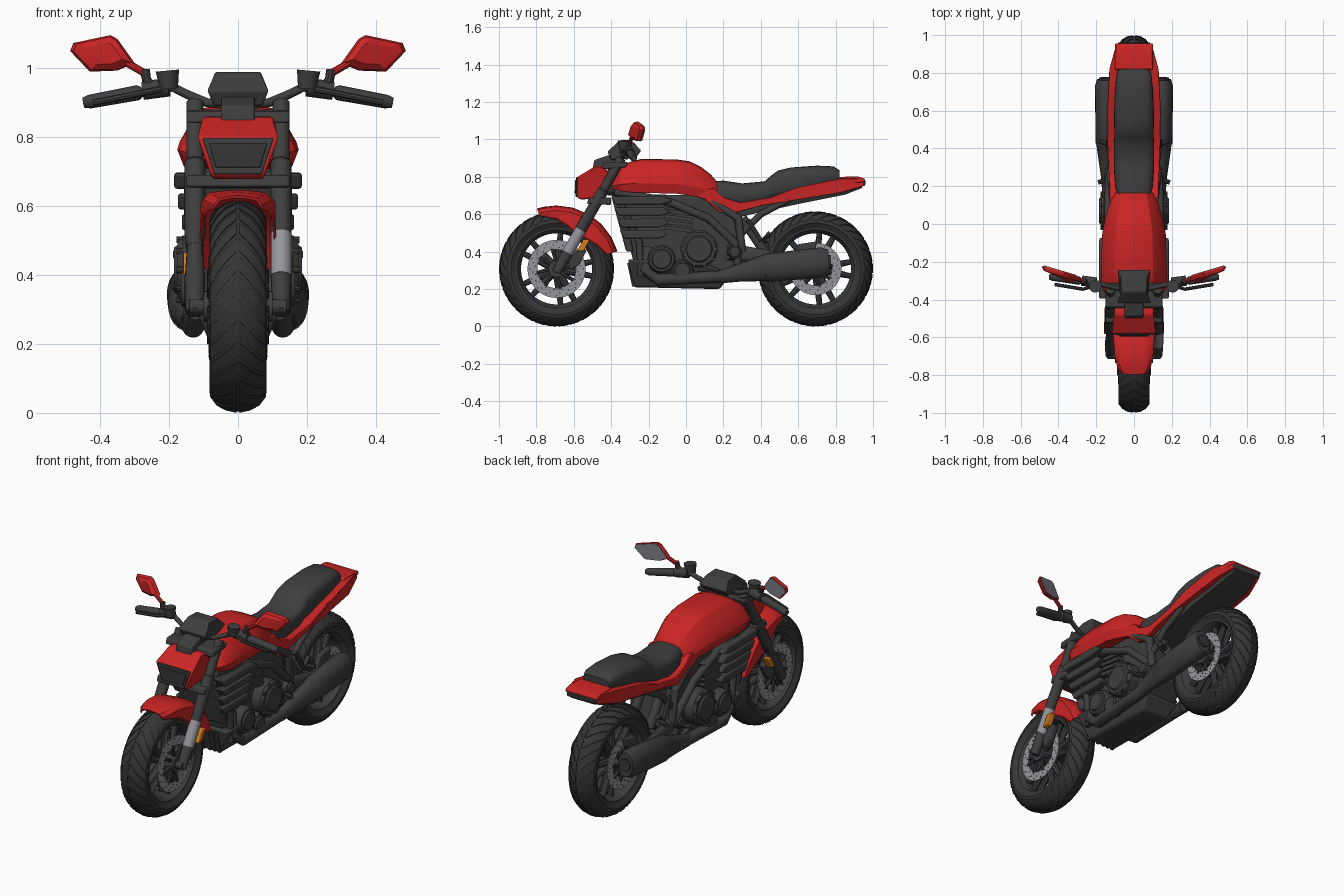
import bpy, bmesh, math
from mathutils import Vector

cube = bpy.data.objects.get("Cube")
if cube:
    bpy.data.objects.remove(cube, do_unlink=True)


def material(name, r, g, b):
    m = bpy.data.materials.new(name)
    m.use_nodes = True
    m.diffuse_color = (r, g, b, 1)
    m.node_tree.nodes["Principled BSDF"].inputs["Base Color"].default_value = (r, g, b, 1)
    return m


RED = material("red paint", .6, .018, .018)
DARK = material("dark plastic", .048, .048, .048)
RUBBER = material("tyre rubber", .036, .036, .036)
STEEL = material("brushed steel", .3, .3, .33)
GLASS = material("mirror glass", .2, .21, .24)
ORANGE = material("orange reflector", .65, .2, .01)
FRONT, REAR, AXLE = -.692, .692, .308


def skin(name, strands, mat, pair=False, closed=False, bevel=0, angle=35):
    """Bridge rings of points into one mesh; pair adds the mirrored copy."""
    if pair:
        strands = strands + [[[(-p[0], p[1], p[2]) for p in r] for r in s] for s in strands]
    bm = bmesh.new()
    for rings in strands:
        vs = [[bm.verts.new(p) for p in r] for r in rings]
        n = len(vs[0])
        for a, b in zip(vs, vs[1:] + (vs[:1] if closed else [])):
            for i in range(n):
                j = (i + 1) % n
                bm.faces.new((a[i], a[j], b[j], b[i]))
        if not closed:
            bm.faces.new(vs[0])
            bm.faces.new(vs[-1])
    bmesh.ops.recalc_face_normals(bm, faces=bm.faces)
    me = bpy.data.meshes.new(name)
    bm.to_mesh(me)
    bm.free()
    me.materials.append(mat)
    me.shade_smooth()
    me.set_sharp_from_angle(angle=math.radians(angle))
    ob = bpy.data.objects.new(name, me)
    bpy.context.collection.objects.link(ob)
    if bevel:
        mod = ob.modifiers.new("edge", "BEVEL")
        mod.width, mod.segments, mod.limit_method = bevel, 2, "ANGLE"
    return ob


def tube(points, radii, seg=16, flat=1):
    """Rings along a path; flat squeezes the first cross axis."""
    pts = [Vector(p) for p in points]
    if not isinstance(radii, (list, tuple)):
        radii = [radii] * len(pts)
    whole = (pts[-1] - pts[0]).normalized()
    ref = Vector((0, 0, 1)) if abs(whole.x) > .7 else Vector((1, 0, 0))
    rings = []
    for i, (p, r) in enumerate(zip(pts, radii)):
        t = (pts[min(i + 1, len(pts) - 1)] - pts[max(i - 1, 0)]).normalized()
        v = (ref - t * ref.dot(t)).normalized()
        u = t.cross(v)
        turn = [2 * math.pi * k / seg for k in range(seg)]
        rings.append([p + r * (v * flat * math.cos(a) + u * math.sin(a)) for a in turn])
    return rings


def slab(outline, outer, inner=None):
    """Side outline (y, z) spread between two x limits, numbers or functions."""
    def lim(f, y, z):
        return f(y, z) if callable(f) else f
    far = [(lim(outer, y, z), y, z) for y, z in outline]
    near = [(-x if inner is None else lim(inner, y, z), y, z) for x, y, z in far]
    return [near, far]


def body(sections, half):
    """Loft along y: sections (y, half width, bottom, top) of a half shape."""
    full = half + [(-x, z) for x, z in reversed(half) if x > .001]
    return [[(x * w, y, lo + z * (hi - lo)) for x, z in full] for y, w, lo, hi in sections]


def polar(cy, x, r, a):
    return (x, cy + r * math.cos(a), AXLE + r * math.sin(a))


def lathe(profile, cy, cz=AXLE, steps=56):
    turn = [2 * math.pi * k / steps for k in range(steps)]
    return [[(x, cy + r * math.cos(a), cz + r * math.sin(a)) for x, r in profile] for a in turn]


SOFT = [(math.copysign(abs(math.sin(a)) ** .6, math.sin(a)),
         .5 + .5 * math.copysign(abs(math.cos(a)) ** .6, math.cos(a)))
        for a in (math.pi * k / 12 for k in range(13))]
FACETED = [(0, 1), (.35, .99), (.58, .93), (.78, .72), (.97, .4), (1, .28), (.9, 0), (0, 0)]

# Wheels: tyre, chevron tread, rim, spokes, hub, drilled discs
TREAD = [(.004, .308), (.035, .302), (.062, .287), (.081, .262)]
for end, cy in (("front", FRONT), ("rear", REAR)):
    side = [(x, r - .004) for x, r in TREAD] + [(.083, .245), (.062, .212)]
    skin(end + "_tyre", [lathe(side + [(-x, r) for x, r in reversed(side)], cy)], RUBBER, closed=True)
    blocks = []
    for k in range(30):
        a, d = 2 * math.pi * k / 30, math.radians(4.3)
        blocks.append([[polar(cy, x, r - .006, a + j * .11 - d), polar(cy, x, r, a + j * .11 - d),
                        polar(cy, x, r, a + j * .11 + d), polar(cy, x, r - .006, a + j * .11 + d)]
                       for j, (x, r) in enumerate(TREAD)])
    skin(end + "_tread", blocks, RUBBER, pair=True)
    rim = [(.066, .226), (.066, .21), (.045, .198), (.02, .19)]
    skin(end + "_rim", [lathe(rim + [(-x, r) for x, r in reversed(rim)], cy)], DARK, closed=True)
    spokes = []
    for k in range(10):
        a = 2 * math.pi * (k // 2) / 5 + (.2 if k % 2 else -.2)
        spokes.append(tube([polar(cy, .02, .04, a), polar(cy, .02, .2, a)], [.022, .014], 8, 1.2))
    skin(end + "_spokes", spokes, DARK, pair=True)
    skin(end + "_hub", [tube([(-.1, cy, AXLE), (.1, cy, AXLE)], .045, 24)], DARK)
    skin(end + "_axle", [tube([(-.14, cy, AXLE), (.14, cy, AXLE)], .022, 16)], DARK)
    big = .155 if end == "front" else .14
    ring = [(.078, big), (.084, big), (.084, big - .052), (.078, big - .052)]
    skin(end + "_brake_discs", [lathe(ring, cy)], STEEL, pair=True, closed=True)
    arms, holes = [], []
    for k in range(8):
        a = math.pi * k / 4
        arms.append(tube([polar(cy, .08, .03, a), polar(cy, .08, big - .045, a + .2)], .01, 8))
    for k in range(48):
        a, r = 2 * math.pi * k / 48, big - .012 - .014 * (k % 3)
        holes.append(tube([polar(cy, .083, r, a), polar(cy, .0855, r, a)], .004, 6))
    skin(end + "_disc_carriers", arms, DARK, pair=True)
    skin(end + "_disc_holes", holes, DARK, pair=True)

# Front fender: arch section swept around the tyre
rings = []
for deg, w, drop in ((108, .07, .012), (102, .09, .025), (90, .102, .045), (75, .108, .075),
                     (58, .112, .1), (45, .112, .085), (30, .11, .06), (16, .1, .035)):
    a, R = math.radians(deg), .337
    arch = [(w, R - .02 - drop), (w, R - .025), (w * .8, R - .006), (w * .4, R), (0, R + .002)]
    outer = arch + [(-x, r) for x, r in reversed(arch[:-1])]
    inner = [(x * .94, r - .008) for x, r in reversed(outer)]
    rings.append([polar(FRONT, x, r, a) for x, r in outer + inner])
skin("front_fender", [rings], RED)


# Fork: stanchions, silver sleeve, feet, calipers, reflectors, clamps
def fork(t, x=.125):
    return (x, FRONT + .01 + t * .33, AXLE + t * .58)


skin("fork_upper_tubes", [tube([fork(.3), fork(.36), fork(.72), fork(.73), fork(1.02)],
                               [.024, .03, .03, .025, .025])], DARK, pair=True)
skin("fork_lower_tubes", [tube([fork(-.03), fork(.14), fork(.32)], [.026, .03, .022])], DARK, pair=True)
skin("fork_silver_sleeve", [tube([fork(.15), fork(.36)], .031)], STEEL)
skin("front_calipers", [slab([(-.62, .30), (-.57, .33), (-.53, .41), (-.57, .42), (-.63, .36)], .125, .088)],
     DARK, pair=True, bevel=.006)
skin("fork_reflectors", [slab([(-.585, .4), (-.545, .405), (-.515, .465), (-.55, .465)], .158, .125)],
     ORANGE, pair=True, bevel=.004)
skin("fork_clamps", [slab([(-.45, .84), (-.32, .85), (-.31, .88), (-.44, .875)], .15),
                     slab([(-.53, .655), (-.4, .65), (-.4, .69), (-.52, .69)], .15)], DARK, bevel=.008)


# Headlight shroud, lens frame and lens
def lamp(y, z):
    return min(.075 + (z - .68) * .38, .122 - max(z - .8, 0) * .35)


skin("headlight_shroud", [slab([(-.58, .8), (-.583, .69), (-.56, .678), (-.44, .69),
                                (-.41, .8), (-.43, .855), (-.48, .86)], lamp)], RED, bevel=.008)
skin("headlight_frame", [slab([(-.588, .798), (-.59, .692), (-.57, .692), (-.57, .798)],
                              lambda y, z: lamp(y, z) * .86)], DARK, bevel=.003)
skin("headlight_lens", [slab([(-.594, .782), (-.595, .712), (-.58, .712), (-.58, .782)],
                             lambda y, z: lamp(y, z) * .74)], RUBBER, bevel=.003)
skin("headlight_bracket", [slab([(-.5, .84), (-.49, .89), (-.4, .92), (-.36, .86)], .05)], DARK, bevel=.008)
skin("dashboard", [slab([(-.42, .935), (-.4, .89), (-.27, .9), (-.24, .94), (-.28, .985), (-.36, .99)],
                        lambda y, z: .092 - abs(z - .935) * .5)], DARK, bevel=.006)

# Handlebar, grips, levers, controls
skin("handlebar", [tube([(0, -.35, .89), (.09, -.34, .9), (.15, -.325, .925), (.19, -.315, .945),
                         (.25, -.305, .935), (.44, -.28, .9)], .013, 12)], DARK, pair=True)
skin("grips", [tube([(.28, -.3, .93), (.29, -.3, .929), (.43, -.281, .903), (.448, -.279, .9)],
                    [.016, .022, .02, .015])], DARK, pair=True)
skin("levers", [tube([(.22, -.33, .94), (.27, -.345, .93), (.42, -.32, .9)], .009, 8)], DARK, pair=True)
skin("switch_boxes", [tube([(.2, -.31, .945), (.275, -.3, .935)], .027, 12)], DARK, pair=True)
skin("fluid_reservoirs", [tube([(.2, -.33, .94), (.205, -.33, .993)], [.026, .034], 12)], DARK, pair=True)

# Mirrors: red housing with glass on the rear face
HOUSING = [(.3, 1.015), (.35, 1.085), (.37, 1.096), (.478, 1.073), (.487, 1.05), (.43, .99), (.35, .993)]


def mirror_ring(scale, depth):
    cx, cz = .39, 1.042
    return [(cx + (x - cx) * scale, -.28 + (x - .3) * .27 + depth, cz + (z - cz) * scale) for x, z in HOUSING]


skin("mirror_housings", [[mirror_ring(.6, -.03), mirror_ring(.9, -.018), mirror_ring(1, 0),
                          mirror_ring(.96, .008)]], RED, pair=True, angle=25)
skin("mirror_glasses", [[mirror_ring(.9, .007), mirror_ring(.9, .011)]], GLASS, pair=True)
skin("mirror_arms", [tube([(.27, -.3, .985), (.33, -.285, 1.02)], .011, 10)], RED, pair=True)
skin("mirror_stems", [tube([(.24, -.305, .94), (.265, -.305, .965), (.27, -.3, .995)], .014, 10)], DARK, pair=True)

# Tank
skin("fuel_tank", [body([(-.395, .125, .735, .79), (-.35, .165, .725, .85), (-.3, .176, .718, .88),
                         (-.24, .174, .715, .896), (-.05, .168, .71, .893), (.02, .155, .7, .883),
                         (.08, .138, .69, .853), (.13, .125, .68, .815), (.165, .115, .67, .775)],
                        FACETED)], RED, angle=22)
skin("tank_neck", [body([(-.42, .08, .7, .84), (-.28, .1, .7, .87)], SOFT)], DARK)


# Tail: red side panels, rear cap, light, tray
def tail(y, z):
    return .13 + .012 * math.sin(max(y - .2, 0) * 4) - max(y - .8, 0) * .25


skin("side_panels", [slab([(-.02, .72), (.15, .74), (.2, .69), (.29, .662), (.45, .69), (.6, .745), (.82, .79),
                           (.955, .79), (.95, .75), (.82, .715), (.4, .645), (.25, .605), (.18, .61),
                           (.1, .68)], tail, .085)], RED, pair=True, bevel=.005)
skin("tail_cap", [slab([(.8, .76), (.82, .8), (.92, .802), (.957, .79), (.955, .772)], .1)], RED, bevel=.006)
skin("tail_light", [slab([(.8, .72), (.8, .775), (.962, .778), (.957, .752)], .085)], DARK, bevel=.004)
skin("under_tail", [body([(.15, .09, .55, .68), (.35, .105, .6, .69), (.6, .11, .655, .74),
                          (.85, .1, .705, .77), (.94, .08, .74, .77)], FACETED)], DARK)
skin("seat", [body([(.13, .08, .66, .775), (.2, .1, .64, .78), (.3, .107, .64, .765), (.42, .107, .66, .776),
                    (.46, .104, .68, .81), (.49, .104, .68, .833), (.56, .106, .7, .85), (.7, .102, .73, .86),
                    (.79, .092, .76, .856), (.82, .08, .77, .835)], SOFT)], DARK, angle=50)

# Engine block, belly pan, radiator
skin("engine_block", [slab([(-.37, .71), (-.27, .3), (.18, .26), (.31, .36), (.25, .62), (.1, .7)], .105)],
     DARK, bevel=.015)
skin("belly_pan", [slab([(-.31, .36), (-.28, .21), (.18, .2), (.24, .28), (.1, .34)],
                        lambda y, z: .08 + (z - .2) * .45)], DARK, bevel=.012)
skin("belly_ribs", [slab([(-.315, .34), (-.288, .215), (-.27, .215), (-.29, .34)], x + .008, x - .008)
                    for x in (.02, .05, .08)], DARK, pair=True)
skin("radiator", [slab([(-.4, .7), (-.32, .4), (-.28, .4), (-.34, .7)], .13)], DARK, bevel=.01)
louvres = []
for i in range(4):
    z = .47 + .06 * i
    y = -.28 - .235 * (z - .21)
    louvres.append(slab([(y - .015, z + .045), (y + .01, z), (-.14, z), (-.1 + .01 * i, z + .02),
                         (-.12, z + .047)], .152 + .011 * i, .09))
skin("radiator_louvres", louvres, DARK, pair=True, bevel=.008)
skin("cylinder_fins", [slab([(-.12, z), (.03, z - .02), (.04, z), (-.11, z + .02)], .14, .08)
                       for z in (.52, .55, .58, .61, .64)], DARK, pair=True)
covers = []
for y, z, r, x in ((.07, .415, .1, .175), (-.13, .36, .075, .155), (.26, .4, .04, .15), (-.02, .3, .06, .15)):
    covers.append(tube([(.09, y, z), (x - .015, y, z), (x, y, z), (x, y, z), (x + .01, y, z)],
                       [r, r, r * .88, r * .72, r * .65], 28))
skin("engine_covers", covers, DARK, pair=True)
skin("cover_bolts", [tube([(.16, .07 + .092 * math.cos(a), .415 + .092 * math.sin(a)),
                           (.178, .07 + .092 * math.cos(a), .415 + .092 * math.sin(a))], .009, 8)
                     for a in (math.pi * k / 5 for k in range(10))], DARK, pair=True)

# Frame tubes, swingarm, shocks, footpegs
skin("frame_tubes", [tube([(.12, -.38, .72), (.135, -.1, .67), (.135, .12, .58), (.13, .26, .45), (.12, .28, .32)], .022),
                     tube([(.11, .14, .67), (.125, .28, .58), (.12, .3, .4)], .022),
                     tube([(.115, .28, .48), (.115, .4, .6), (.11, .55, .68)], .018),
                     tube([(.12, -.36, .68), (.125, -.25, .45), (.12, -.24, .27)], .018)], DARK, pair=True)
skin("swingarm", [tube([(.1, .22, .4), (.115, .42, .37), (.118, .6, .335), (.115, .76, .305)],
                       [.045, .042, .035, .025], 12, .6)], DARK, pair=True)
skin("shock_absorber", [tube([(.06, .3, .58), (.06, .42, .4)], .026)], DARK, pair=True)
skin("rear_calipers", [slab([(.57, .37), (.6, .44), (.7, .455), (.69, .41), (.63, .36)], .105, .075)],
     DARK, pair=True, bevel=.006)
skin("peg_brackets", [tube([(.125, .33, .57), (.135, .4, .46), (.135, .45, .5)], .013, 8),
                      tube([(.13, .42, .46), (.185, .44, .46)], .013, 10),
                      tube([(.13, .24, .37), (.19, .22, .37)], .013, 10)], DARK, pair=True)

# Exhaust on both sides
skin("header_pipes", [tube([(.09, -.2, .42), (.12, -.22, .3), (.13, -.15, .25), (.14, .25, .27)], .032)],
     DARK, pair=True)
skin("mufflers", [tube([(.14, .18, .265), (.147, .28, .285), (.15, .42, .312), (.15, .425, .313), (.15, .6, .33),
                        (.15, .73, .343), (.15, .765, .346)],
                       [.035, .046, .07, .075, .079, .081, .066], 24, .7)], DARK, pair=True)
skin("muffler_tips", [tube([(.15, .75, .345), (.15, .775, .347)], .035, 20)], RUBBER, pair=True)
